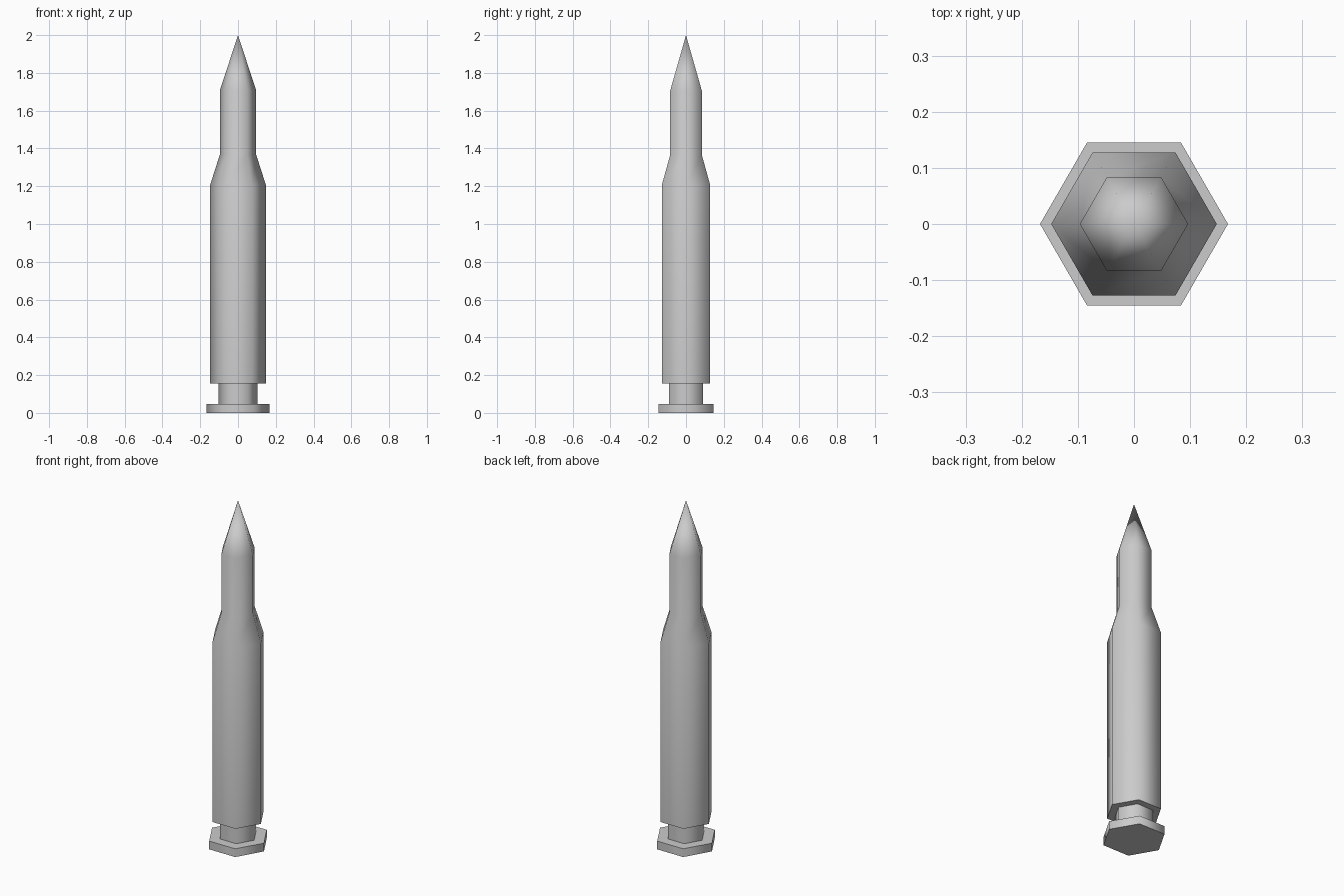
import bpy, bmesh, math

if "Cube" in bpy.data.objects:
    bpy.data.objects.remove(bpy.data.objects["Cube"])

SIDES = 6

# Lathe profile (radius, height) from the flat base to the pointed tip
profile = [
    (0.1675, 0.0), (0.1675, 0.048),    # rim
    (0.104, 0.048), (0.104, 0.155),    # extractor groove
    (0.1475, 0.155), (0.1475, 1.207),  # case body
    (0.0965, 1.366), (0.0965, 1.706),  # shoulder and neck
]
TIP_Z = 2.0

bm = bmesh.new()


def ring(radius, z):
    step = 2 * math.pi / SIDES
    return [bm.verts.new((radius * math.cos(i * step), radius * math.sin(i * step), z))
            for i in range(SIDES)]


rings = [ring(r, z) for r, z in profile]

# Base cap
bm.faces.new(rings[0][::-1])

# Side walls
for low, high in zip(rings, rings[1:]):
    for i in range(SIDES):
        j = (i + 1) % SIDES
        bm.faces.new((low[i], low[j], high[j], high[i]))

# Pointed tip
tip = bm.verts.new((0, 0, TIP_Z))
for i in range(SIDES):
    bm.faces.new((rings[-1][i], rings[-1][(i + 1) % SIDES], tip))

mesh = bpy.data.meshes.new("cartridge")
bm.to_mesh(mesh)
bm.free()
cartridge = bpy.data.objects.new("cartridge", mesh)
bpy.context.collection.objects.link(cartridge)

# Smooth around the six sides, sharp at the rim and groove
bpy.context.view_layer.objects.active = cartridge
cartridge.select_set(True)
bpy.ops.object.shade_smooth_by_angle(angle=math.radians(65))
